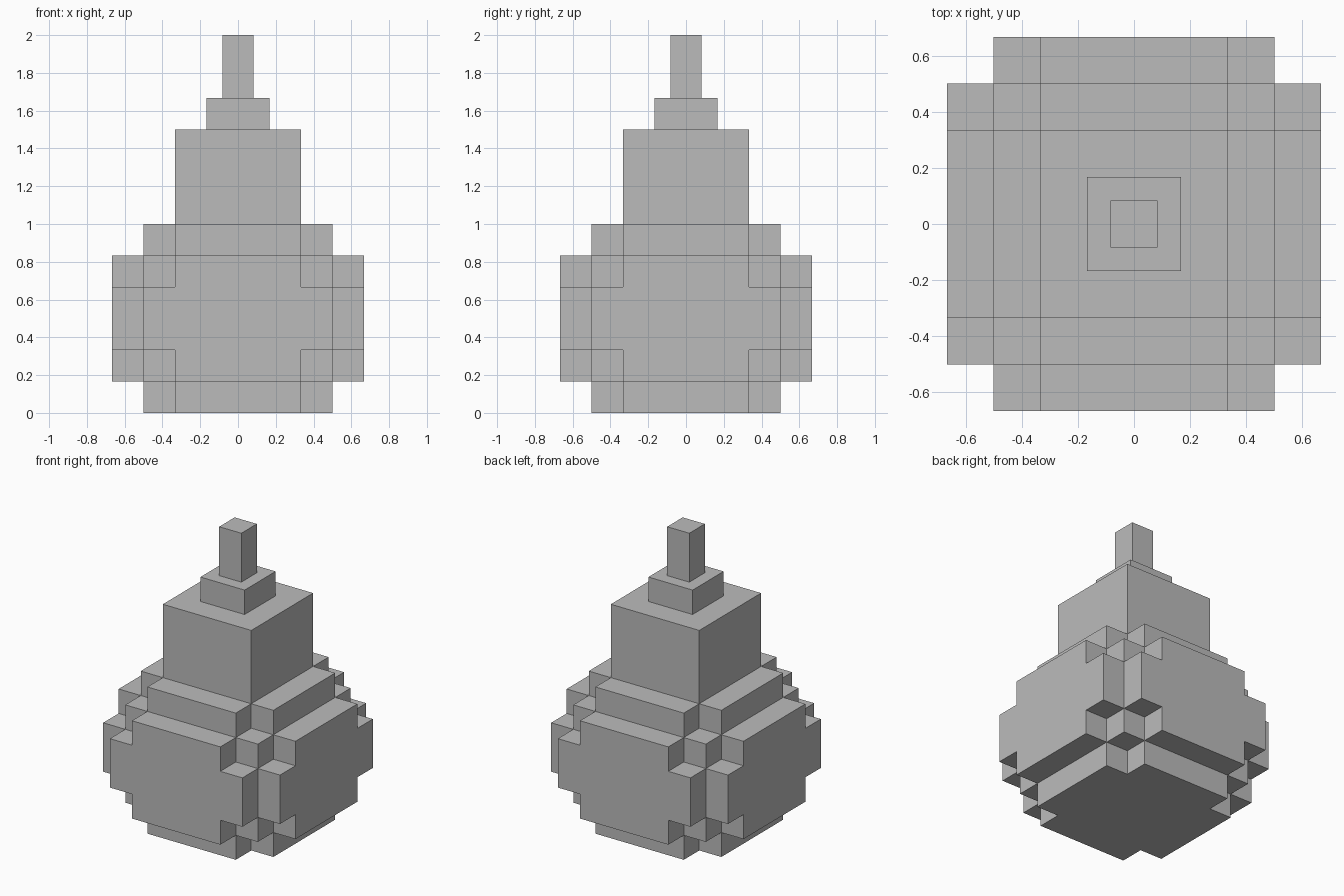
import bpy
import bmesh
from mathutils import Vector

U = 1 / 6  # edge of one block

cube = bpy.data.objects.get("Cube")
if cube:
    bpy.data.objects.remove(cube, do_unlink=True)

grey = bpy.data.materials.new("plain_grey")
grey.use_nodes = True
colour = (0.5, 0.5, 0.5, 1)
grey.diffuse_color = colour
grey.node_tree.nodes["Principled BSDF"].inputs["Base Color"].default_value = colour


def finish(name, bm):
    mesh = bpy.data.meshes.new(name)
    bm.to_mesh(mesh)
    bm.free()
    mesh.materials.append(grey)
    obj = bpy.data.objects.new(name, mesh)
    bpy.context.collection.objects.link(obj)
    return obj


# Stepped round body: half sizes, in blocks, of the boxes whose union it is
BOXES = [(4, 3, 1), (3, 4, 1), (4, 2, 2), (2, 4, 2), (3, 3, 2), (3, 2, 3), (2, 3, 3)]


def filled(cell):
    return any(all(abs(c + 0.5) < h for c, h in zip(cell, box)) for box in BOXES)


def add_side(bm, cell, axis, sign):
    """One outer square of a block, wound to face outward."""
    normal, u = Vector((0, 0, 0)), Vector((0, 0, 0))
    normal[axis] = sign
    u[(axis + 1) % 3] = 1
    v = normal.cross(u)
    mid = Vector(cell) + Vector((0.5, 0.5, 0.5)) + normal / 2
    corners = [mid + (u * a + v * b) / 2 for a, b in ((-1, -1), (1, -1), (1, 1), (-1, 1))]
    bm.faces.new([bm.verts.new((p + Vector((0, 0, 3))) * U) for p in corners])


bm = bmesh.new()
span = range(-4, 4)
for cell in [(x, y, z) for x in span for y in span for z in span]:
    if not filled(cell):
        continue
    for axis in range(3):
        for sign in (-1, 1):
            beside = list(cell)
            beside[axis] += sign
            if not filled(beside):
                add_side(bm, cell, axis, sign)
bmesh.ops.remove_doubles(bm, verts=bm.verts, dist=0.001)
bmesh.ops.dissolve_limit(bm, angle_limit=0.02, verts=bm.verts, edges=bm.edges)
finish("stepped_body", bm)


# Square tiers on top: name, half width, bottom and top, in blocks
for name, half, low, high in (("neck", 2, 6, 9), ("collar", 1, 9, 10), ("stem", 0.5, 10, 12)):
    bm = bmesh.new()
    bmesh.ops.create_cube(bm, size=1)
    bmesh.ops.scale(bm, vec=Vector((2 * half, 2 * half, high - low)) * U, verts=bm.verts)
    bmesh.ops.translate(bm, vec=(0, 0, (low + high) / 2 * U), verts=bm.verts)
    finish(name, bm)
